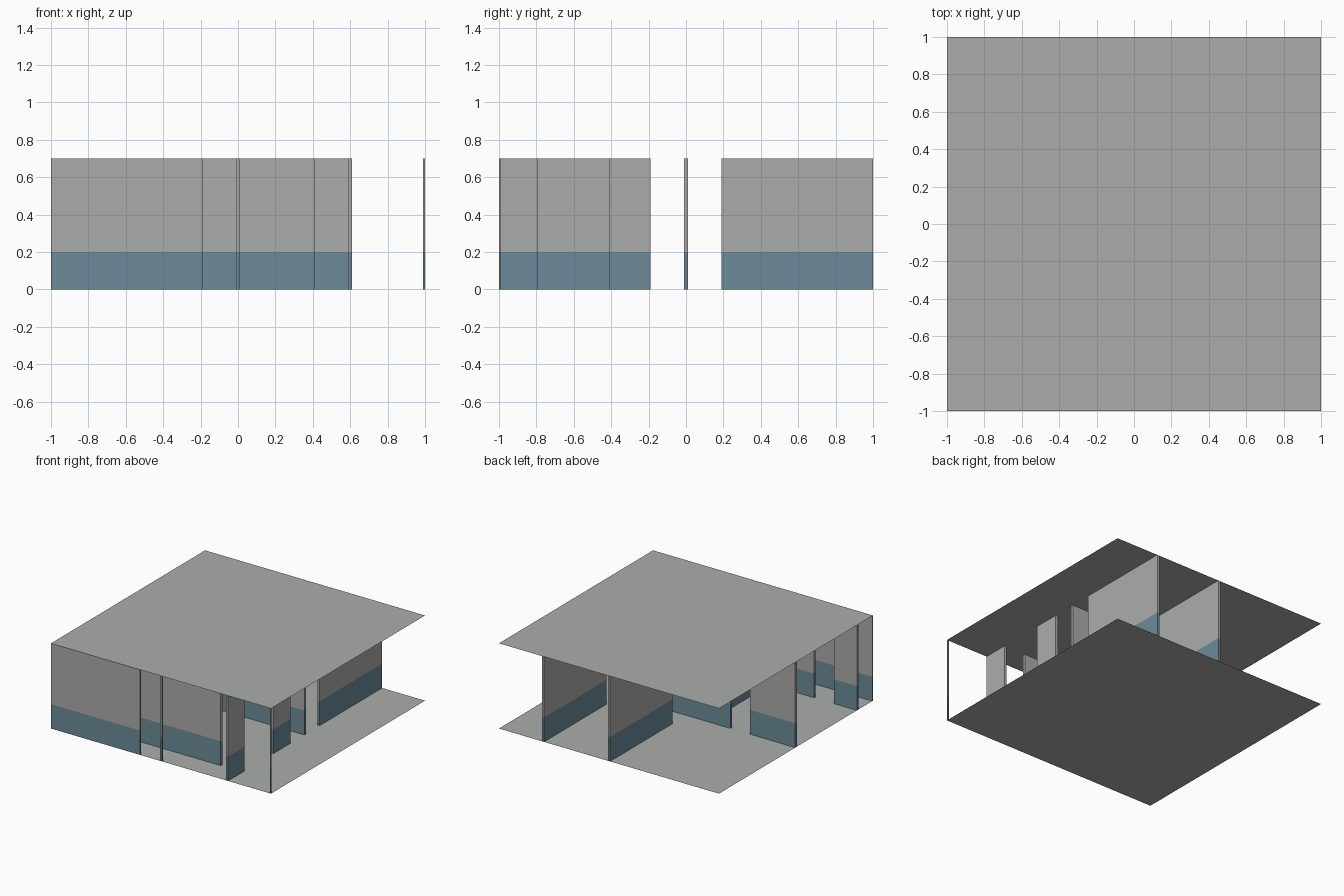
import bpy
import bmesh

cube = bpy.data.objects.get("Cube")
if cube:
    bpy.data.objects.remove(cube, do_unlink=True)

HEIGHT = 0.70   # floor to ceiling
DADO = 0.20     # top of the painted lower band
HALF = 0.01     # half of a wall's thickness


def make_material(name, colour):
    mat = bpy.data.materials.new(name)
    mat.use_nodes = True
    mat.diffuse_color = (*colour, 1)
    mat.node_tree.nodes["Principled BSDF"].inputs["Base Color"].default_value = (*colour, 1)
    return mat


GREY = make_material("warm grey plaster", (0.41, 0.42, 0.40))
BLUE = make_material("slate blue paint", (0.15, 0.26, 0.32))


def finish(name, bm, materials):
    mesh = bpy.data.meshes.new(name)
    bm.to_mesh(mesh)
    bm.free()
    for mat in materials:
        mesh.materials.append(mat)
    obj = bpy.data.objects.new(name, mesh)
    bpy.context.collection.objects.link(obj)


def slab(name, z):
    """Square sheet covering the whole plan."""
    bm = bmesh.new()
    bmesh.ops.create_grid(bm, x_segments=1, y_segments=1, size=1)
    bmesh.ops.translate(bm, verts=bm.verts, vec=(0, 0, z))
    finish(name, bm, [GREY])


def wall(name, x0, x1, y0, y1):
    """Upright wall, open where it meets floor and ceiling, painted below the dado."""
    x0, x1, y0, y1 = (max(-1, min(1, v)) for v in (x0, x1, y0, y1))
    bm = bmesh.new()
    corners = [(x0, y0), (x1, y0), (x1, y1), (x0, y1)]
    rings = [[bm.verts.new((x, y, z)) for x, y in corners] for z in (0, DADO, HEIGHT)]
    for band, (low, high) in enumerate(zip(rings, rings[1:])):
        for i in range(4):
            j = (i + 1) % 4
            face = bm.faces.new((low[i], low[j], high[j], high[i]))
            face.material_index = band
    finish(name, bm, [BLUE, GREY])


def wall_along_x(name, y, start, end):
    wall(name, start - HALF, end + HALF, y - HALF, y + HALF)


def wall_along_y(name, x, start, end):
    wall(name, x - HALF, x + HALF, start - HALF, end + HALF)


slab("floor", 0)
slab("ceiling", HEIGHT)

# Front facade and its posts
wall_along_x("front_wall", -1, -1, -0.2)
wall_along_x("front_middle_post", -1, 0, 0)
wall_along_x("front_corner_post", -1, 1, 1)

# Wall behind the front passage, with door gaps
wall_along_x("passage_wall_end", -0.8, -1, -0.8)
wall_along_x("passage_wall_main", -0.8, -0.6, 0.4)

# Middle wall, with a door gap
wall_along_x("middle_wall_end", 0, -1, -0.6)
wall_along_x("middle_wall_main", 0, -0.4, 0.6)

# Cross walls
wall_along_y("entrance_side_wall", 0.6, -1, -0.8)
wall_along_y("room_side_wall", 0.6, -0.4, -0.2)
wall_along_y("room_divider", -0.2, -0.8, -0.2)
wall_along_y("rear_side_wall", 0.6, 0.2, 1)
wall_along_y("rear_divider", 0, 0.2, 1)
